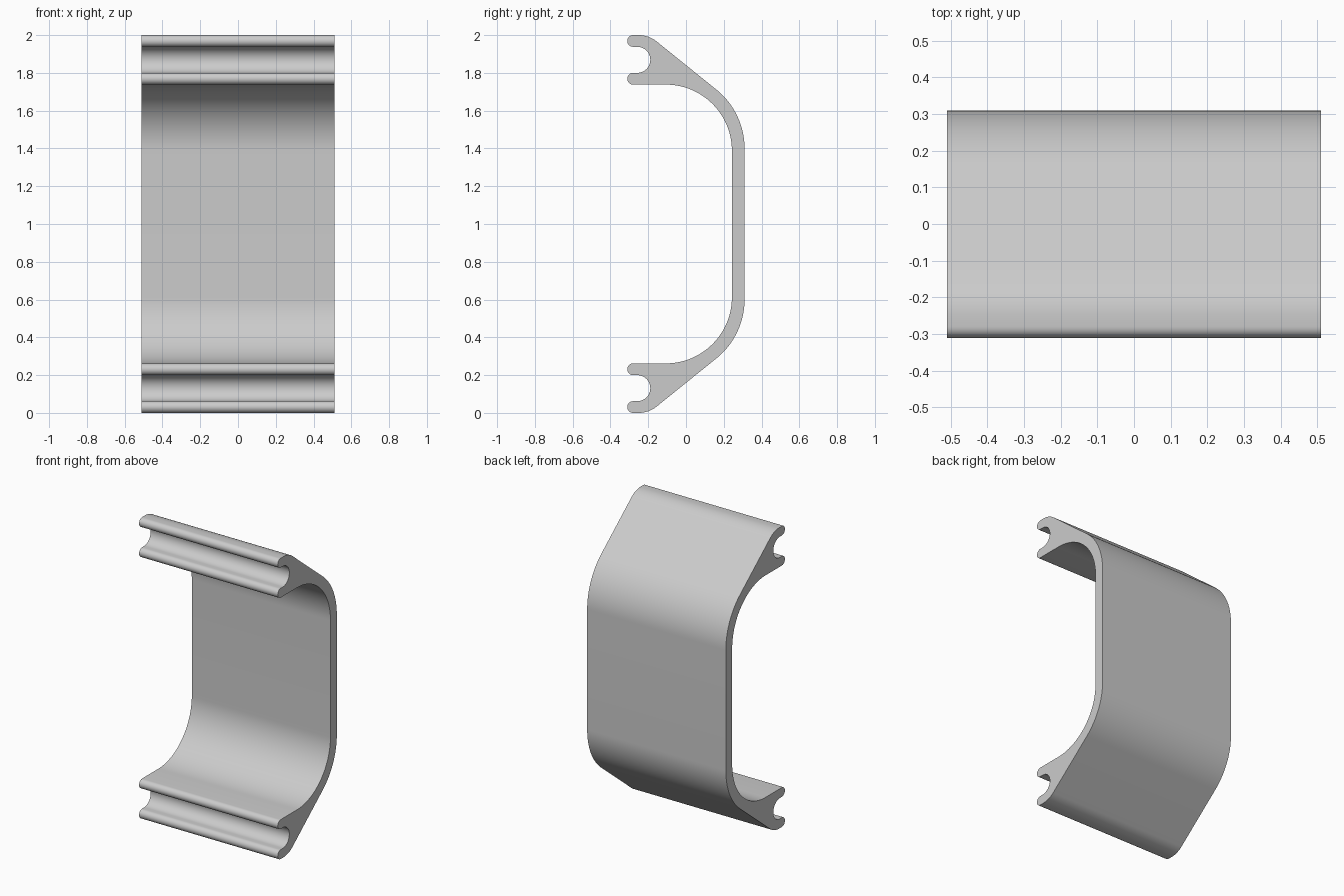
import bpy
import bmesh
from math import sin, cos, radians

cube = bpy.data.objects.get("Cube")
if cube:
    bpy.data.objects.remove(cube, do_unlink=True)

HALF_WIDTH = 0.51

grey = bpy.data.materials.new("plain grey")
grey.use_nodes = True
colour = (0.6, 0.6, 0.6, 1)
grey.diffuse_color = colour
grey.node_tree.nodes["Principled BSDF"].inputs["Base Color"].default_value = colour


def arc(y, z, radius, start, end, steps):
    """Points (y, z) along an arc, angles in degrees."""
    angles = [radians(start + (end - start) * i / steps) for i in range(steps + 1)]
    return [(y + radius * cos(a), z + radius * sin(a)) for a in angles]


# Upper half of the section, from the outer wall round to the inner wall
upper = (
    arc(-0.09, 1.40, 0.40, 0, 51, 20)             # outer bend
    + arc(-0.25, 1.85, 0.15, 51, 90, 10)          # rounded top corner
    + arc(-0.28, 1.969, 0.031, 90, 270, 14)       # upper lip
    + arc(-0.258, 1.869, 0.069, 90, -90, 24)      # groove
    + arc(-0.28, 1.769, 0.031, 90, 270, 14)       # lower lip
    + arc(-0.107, 1.388, 0.35, 90, 0, 28)         # inner bend
)
# Mirror to the lower half and close the loop
section = upper + [(y, 2 - z) for y, z in reversed(upper)]

# Extrude the section along x
bm = bmesh.new()
end_cap = bm.faces.new([bm.verts.new((-HALF_WIDTH, y, z)) for y, z in section])
extruded = bmesh.ops.extrude_face_region(bm, geom=[end_cap], use_keep_orig=True)
moved = [v for v in extruded["geom"] if isinstance(v, bmesh.types.BMVert)]
bmesh.ops.translate(bm, verts=moved, vec=(2 * HALF_WIDTH, 0, 0))
bmesh.ops.recalc_face_normals(bm, faces=bm.faces)

mesh = bpy.data.meshes.new("grooved_channel")
bm.to_mesh(mesh)
bm.free()
mesh.materials.append(grey)
channel = bpy.data.objects.new("grooved_channel", mesh)
bpy.context.collection.objects.link(channel)

# Smooth bends with crisp end edges
bpy.ops.object.select_all(action="DESELECT")
channel.select_set(True)
bpy.context.view_layer.objects.active = channel
bpy.ops.object.shade_smooth_by_angle(angle=radians(30))
